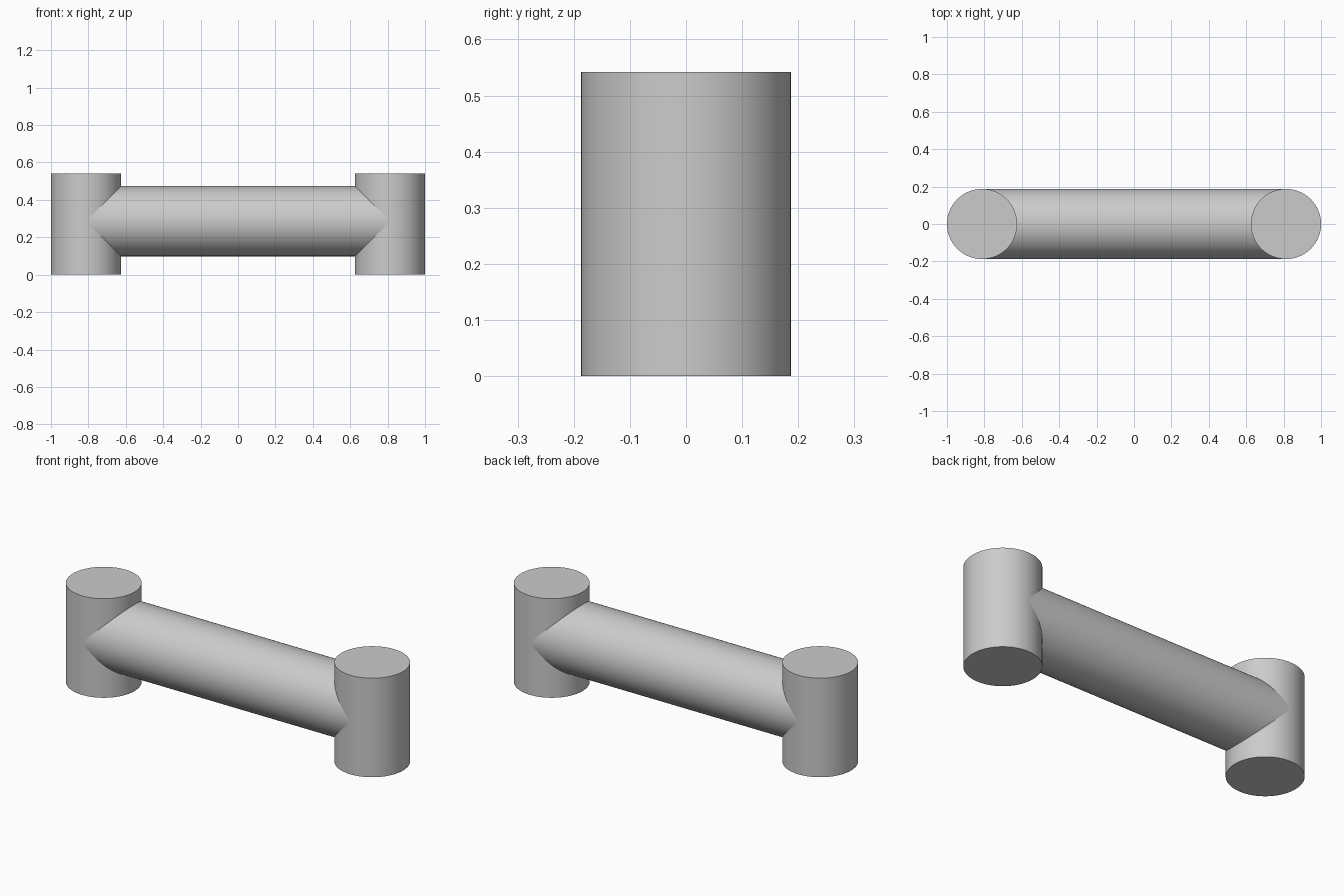
import bpy
import math

RADIUS = 0.1875
HEIGHT = 0.542
POST_X = 1 - RADIUS
BAR_Z = 0.286

if "Cube" in bpy.data.objects:
    bpy.data.objects.remove(bpy.data.objects["Cube"], do_unlink=True)

# One plain grey for every part
grey = bpy.data.materials.new("grey")
grey.use_nodes = True
colour = (0.6, 0.6, 0.6, 1)
grey.diffuse_color = colour
grey.node_tree.nodes["Principled BSDF"].inputs["Base Color"].default_value = colour


def add_cylinder(name, length, location, rotation=(0, 0, 0)):
    bpy.ops.mesh.primitive_cylinder_add(
        vertices=96, radius=RADIUS, depth=length, location=location, rotation=rotation)
    part = bpy.context.object
    part.name = name
    part.data.materials.append(grey)
    bpy.ops.object.shade_smooth_by_angle(angle=math.radians(30))
    return part


# Upright posts at both ends
for name, side in (("left_post", 1), ("right_post", -1)):
    add_cylinder(name, HEIGHT, (side * POST_X, 0, HEIGHT / 2))

# Crossbar running between the post axes
add_cylinder("crossbar", 2 * POST_X, (0, 0, BAR_Z), (0, math.pi / 2, 0))
